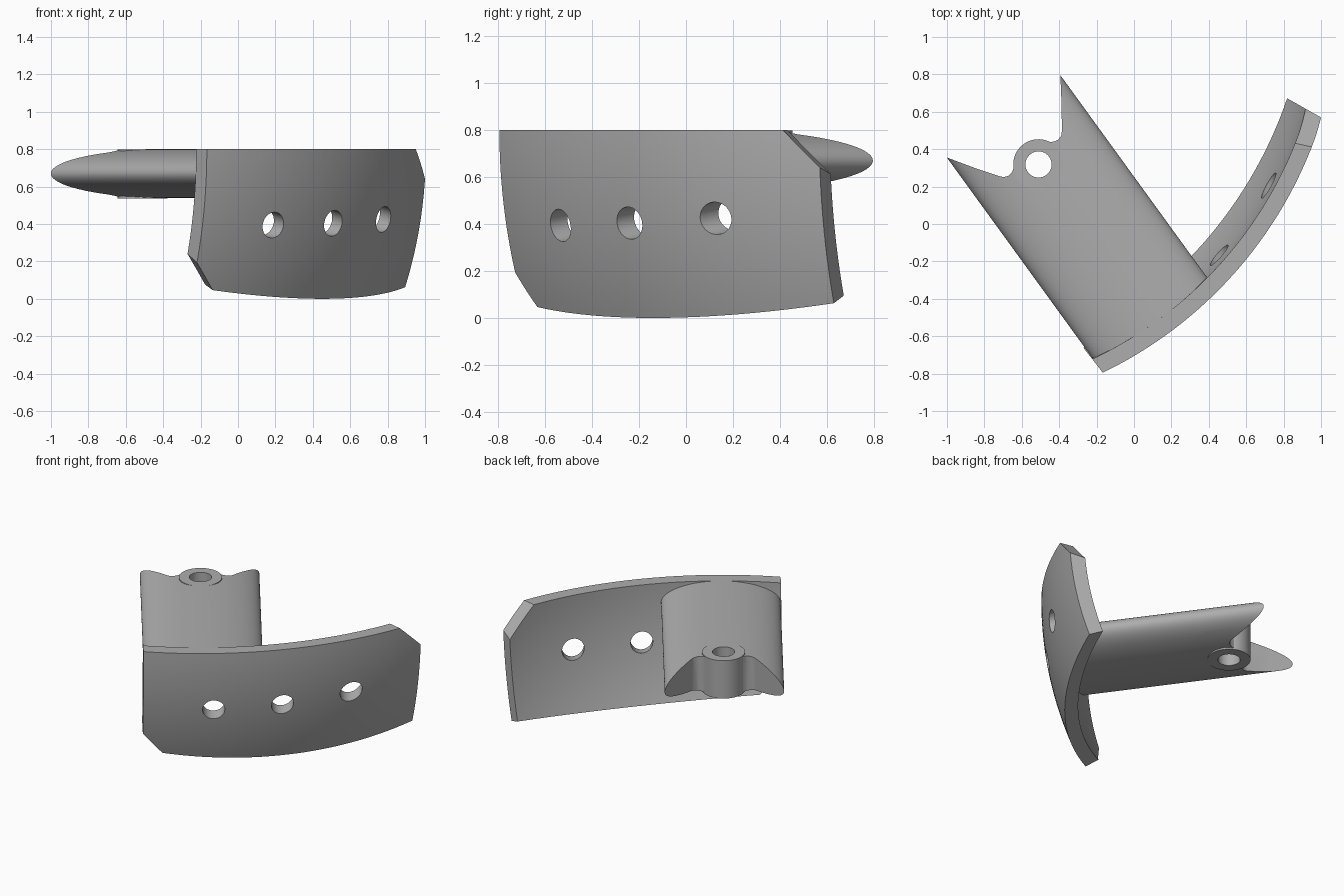
import bpy, bmesh
from math import sin, cos, pi, radians, asin
from mathutils import Vector, Matrix

if "Cube" in bpy.data.objects:
    bpy.data.objects.remove(bpy.data.objects["Cube"])

grey = bpy.data.materials.new("plain grey")
grey.use_nodes = True
COLOR = (0.42, 0.42, 0.42, 1)
grey.diffuse_color = COLOR
grey.node_tree.nodes["Principled BSDF"].inputs["Base Color"].default_value = COLOR


def finish(name, bm, matrix=Matrix()):
    bmesh.ops.recalc_face_normals(bm, faces=bm.faces)
    mesh = bpy.data.meshes.new(name)
    bm.to_mesh(mesh)
    bm.free()
    mesh.transform(matrix)
    mesh.materials.append(grey)
    ob = bpy.data.objects.new(name, mesh)
    bpy.context.collection.objects.link(ob)
    return ob


def prism(name, points, offset, matrix=Matrix()):
    """Extrude a closed outline along an offset."""
    bm = bmesh.new()
    face = bm.faces.new([bm.verts.new(p) for p in points])
    ext = bmesh.ops.extrude_face_region(bm, geom=[face], use_keep_orig=True)["geom"]
    moved = [v for v in ext if isinstance(v, bmesh.types.BMVert)]
    bmesh.ops.translate(bm, verts=moved, vec=offset)
    return finish(name, bm, matrix)


def cylinder(name, center, axis, radius, depth, matrix=Matrix()):
    bm = bmesh.new()
    turn = Vector((0, 0, 1)).rotation_difference(Vector(axis)).to_matrix().to_4x4()
    bmesh.ops.create_cone(bm, cap_ends=True, segments=48, radius1=radius, radius2=radius,
                          depth=depth, matrix=Matrix.Translation(center) @ turn)
    return finish(name, bm, matrix)


def boolean(ob, tool, operation):
    mod = ob.modifiers.new("cut", 'BOOLEAN')
    mod.object, mod.operation, mod.solver = tool, operation, 'EXACT'
    bpy.context.view_layer.objects.active = ob
    bpy.ops.object.modifier_apply(modifier=mod.name)
    bpy.data.objects.remove(tool)


def smooth(ob):
    bpy.ops.object.select_all(action='DESELECT')
    ob.select_set(True)
    bpy.context.view_layer.objects.active = ob
    bpy.ops.object.shade_smooth_by_angle(angle=radians(30))


# Curved plate: a patch of a spherical shell, flat on top
R, THICK, TOP = 2.25, 0.09, 0.8
center = Vector((0, 1.671, TOP))
along, normal = Vector((0.652, 0.758, 0)), Vector((0.758, -0.652, 0))
plate_frame = Matrix.Translation(along * 0.187) @ Matrix.Rotation(radians(49.3), 4, 'Z')

bm = bmesh.new()
bmesh.ops.create_grid(bm, x_segments=48, y_segments=20, size=1)
for v in bm.verts:
    side = v.co.x * radians(27)
    tilt = (v.co.y + 1) / 2 * asin(TOP / R)
    v.co = center + R * Vector((sin(side), -cos(side) * cos(tilt), -cos(side) * sin(tilt)))
ext = bmesh.ops.extrude_face_region(bm, geom=bm.faces[:], use_keep_orig=True)["geom"]
for v in ext:
    if isinstance(v, bmesh.types.BMVert):
        v.co = center + (v.co - center) * (1 - THICK / R)
bmesh.ops.recalc_face_normals(bm, faces=bm.faces)


def trim(point, direction):
    bmesh.ops.bisect_plane(bm, geom=bm.verts[:] + bm.edges[:] + bm.faces[:], dist=1e-5,
                           plane_co=point, plane_no=direction, clear_outer=True)
    bmesh.ops.holes_fill(bm, edges=[e for e in bm.edges if e.is_boundary], sides=0)


def chamfer(a, b, c):
    a, b, c = Vector(a), Vector(b), Vector(c)
    n = (b - a).cross(c - a)
    trim(a, n if n.x * a.x > 0 else -n)


for s in (-1, 1):
    trim((s * 0.897, -0.386, 0.6), (s, 0.2, 0))
chamfer((0.897, -0.386, 0.64), (0.74, -0.442, 0.8), (0.706, -0.379, 0.8))
chamfer((-0.902, -0.311, 0.215), (-0.753, -0.315, 0.04), (-0.874, -0.228, 0.25))
plate = finish("curved_plate", bm, plate_frame)

# Three bolt holes through the plate
for spot in ((0.185, -0.53, 0.395), (0.505, -0.235, 0.405), (0.775, 0.13, 0.425)):
    boolean(plate, cylinder("hole_cutter", spot, (-0.58, 0.8, 0.17), 0.07, 0.5), 'DIFFERENCE')
smooth(plate)

# Arm: local x across, local y along its length
arm_frame = Matrix(((0.809, -0.587, 0, -0.183), (0.587, 0.809, 0, -0.133),
                    (0, 0, 1, 0), (0, 0, 0, 1)))
MID, BOSS = 0.67, 0.558
oval = [(0.375 * cos(a), -0.5, MID + 0.13 * sin(a))
        for a in (2 * pi * i / 96 for i in range(96))]
arm = prism("arm", oval, (0, 1.5, 0), arm_frame)

# Forked end outline
half = [(0.45, -0.6), (0.45, 0.984), (0.375, 0.876), (0.285, 0.74), (0.205, 0.628),
        (0.19, 0.612), (0.165, 0.603), (0.14, 0.607), (0.12, 0.62)]
outline = half + [(-x, y) for x, y in reversed(half)]
boolean(arm, prism("end_cutter", [(x, y, 0.3) for x, y in outline], (0, 0, 0.8), arm_frame),
        'INTERSECT')

# Round-ended pocket under the arm, with an arched roof
arch = [(0.33 * cos(a), 0.1, MID + 0.085 * sin(a))
        for a in (radians(25) + radians(130) * i / 32 for i in range(33))]
pocket = prism("pocket", [(0.33, 0.1, 0.4)] + arch + [(-0.33, 0.1, 0.4)], (0, 1.2, 0), arm_frame)
slot = [(0.3 * cos(a), BOSS + 0.3 * sin(a), 0.3) for a in (pi + pi * i / 32 for i in range(33))]
slot += [(0.3, 1.2, 0.3), (-0.3, 1.2, 0.3)]
boolean(pocket, prism("slot", slot, (0, 0, 0.7), arm_frame), 'INTERSECT')
boolean(arm, pocket, 'DIFFERENCE')

# Boss with a pin hole
up = (0, 0, 1)
boolean(arm, cylinder("boss", (0, BOSS, 0.668), up, 0.135, 0.262, arm_frame), 'UNION')
boolean(arm, cylinder("pin_cutter", (0, BOSS, MID), up, 0.07, 0.6, arm_frame), 'DIFFERENCE')
smooth(arm)
